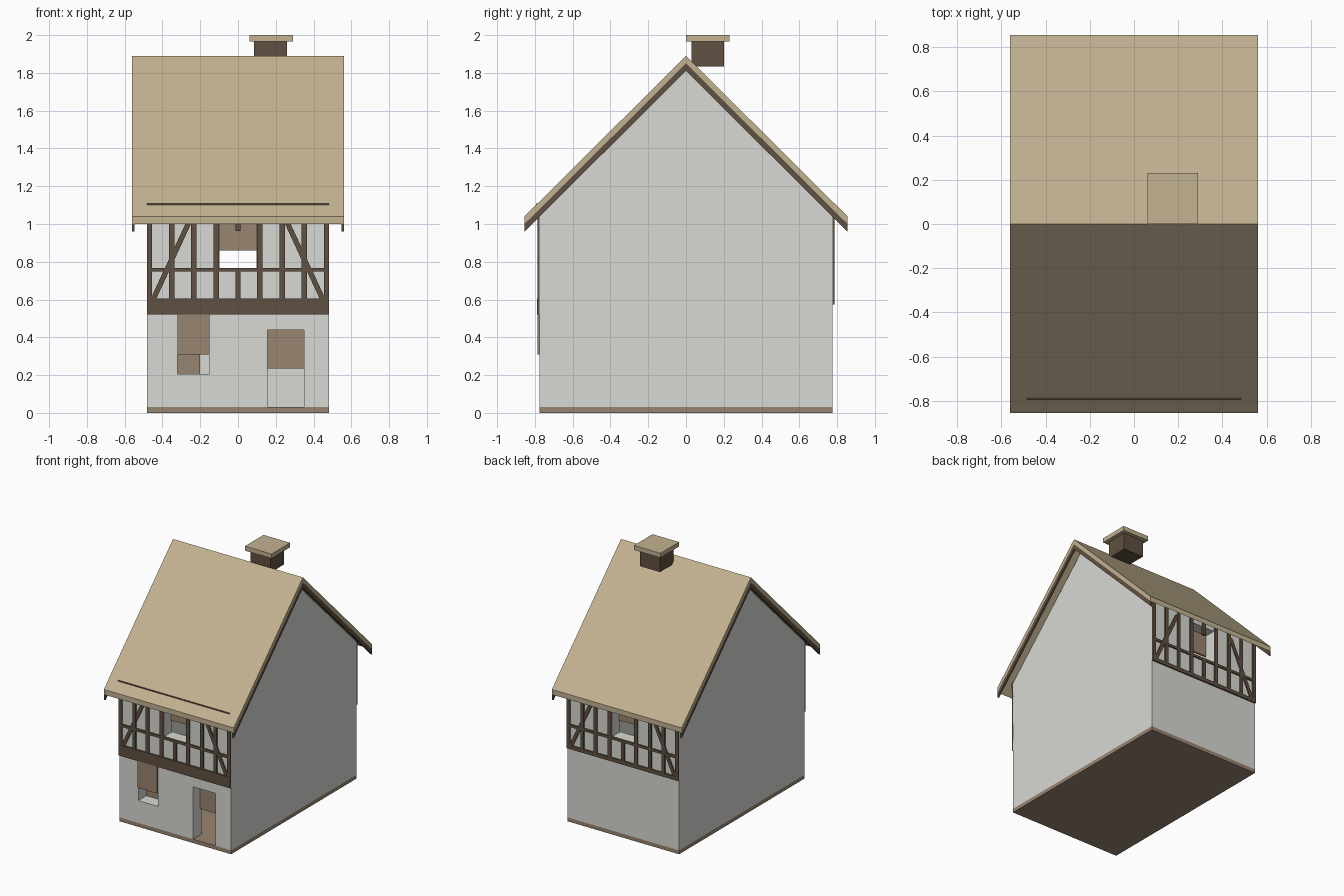
import bpy, bmesh
from mathutils import Vector

if "Cube" in bpy.data.objects:
    bpy.data.objects.remove(bpy.data.objects["Cube"])


def material(name, hex_code):
    srgb = [int(hex_code[i:i + 2], 16) / 255 for i in (0, 2, 4)]
    col = [c / 12.92 if c < 0.04 else ((c + 0.055) / 1.055) ** 2.4 for c in srgb] + [1]
    m = bpy.data.materials.new(name)
    m.use_nodes = True
    m.diffuse_color = col
    node = m.node_tree.nodes["Principled BSDF"]
    node.inputs["Base Color"].default_value = col
    node.inputs["Roughness"].default_value = 0.9
    return m


PLASTER = material("plaster", "d8d9d4")
ROOF = material("roof_tan", "c2b291")
TIMBER = material("dark_timber", "605041")
BOARD = material("brown_board", "998570")

HALF_X, HALF_Y = 0.483, 0.775     # wall footprint
EAVE, RIDGE = 0.855, 1.89         # roof overhang and ridge height
SLOPE = 0.994
THICK = 0.1


def finish(name, bm, mat):
    bmesh.ops.recalc_face_normals(bm, faces=bm.faces)
    me = bpy.data.meshes.new(name)
    bm.to_mesh(me)
    bm.free()
    me.materials.append(mat)
    ob = bpy.data.objects.new(name, me)
    bpy.context.collection.objects.link(ob)
    return ob


def prism(name, points, depth, mat):
    """Extrude a planar outline along a vector."""
    bm = bmesh.new()
    face = bm.faces.new([bm.verts.new(p) for p in points])
    new = bmesh.ops.extrude_face_region(bm, geom=[face])["geom"]
    bmesh.ops.translate(bm, vec=depth, verts=[v for v in new if isinstance(v, bmesh.types.BMVert)])
    return finish(name, bm, mat)


def box(name, x, y, z, mat):
    pts = [(x[0], y[0], z[0]), (x[1], y[0], z[0]), (x[1], y[1], z[0]), (x[0], y[1], z[0])]
    return prism(name, pts, (0, 0, z[1] - z[0]), mat)


def chevron(name, top, drop, x0, x1, mat):
    """Roof-shaped band following both slopes."""
    low = top - EAVE * SLOPE
    pts = [(-EAVE, low), (0, top), (EAVE, low),
           (EAVE, low - drop), (0, top - drop), (-EAVE, low - drop)]
    return prism(name, [(x0, y, z) for y, z in pts], (x1 - x0, 0, 0), mat)


# Hollow walls: gridded front and back with openings, plus two gables
UPPER = (-0.097, 0.097, 0.765, 1.03)
WINDOW = (-0.32, -0.15, 0.205, 0.52)
DOOR = (0.155, 0.35, 0.03, 0.44)
bm = bmesh.new()
for y, holes in ((-HALF_Y, (UPPER, WINDOW, DOOR)), (HALF_Y, (UPPER,))):
    xs = sorted({-HALF_X, HALF_X, *[v for h in holes for v in h[:2]]})
    zs = sorted({0.03, 1.07, *[v for h in holes for v in h[2:]]})
    grid = {(x, z): bm.verts.new((x, y, z)) for x in xs for z in zs}
    for xa, xb in zip(xs, xs[1:]):
        for za, zb in zip(zs, zs[1:]):
            cx, cz = (xa + xb) / 2, (za + zb) / 2
            if not any(h[0] < cx < h[1] and h[2] < cz < h[3] for h in holes):
                bm.faces.new([grid[p] for p in ((xa, za), (xb, za), (xb, zb), (xa, zb))])
for side in (-HALF_X, HALF_X):
    edge = [v for v in bm.verts if abs(v.co.x - side) < 1e-5]
    front = sorted([v for v in edge if v.co.y < 0], key=lambda v: v.co.z)
    back = sorted([v for v in edge if v.co.y > 0], key=lambda v: -v.co.z)
    bm.faces.new(front + [bm.verts.new((side, 0, 1.835))] + back)
bmesh.ops.delete(bm, geom=[v for v in bm.verts if not v.link_faces], context="VERTS")
bmesh.ops.recalc_face_normals(bm, faces=bm.faces)
if any(f.normal.dot(f.calc_center_median() - Vector((0, 0, 0.8))) < 0 for f in bm.faces):
    bmesh.ops.reverse_faces(bm, faces=bm.faces)
me = bpy.data.meshes.new("walls")
bm.to_mesh(me)
bm.free()
me.materials.append(PLASTER)
walls = bpy.data.objects.new("walls", me)
bpy.context.collection.objects.link(walls)
mod = walls.modifiers.new("thickness", "SOLIDIFY")
mod.thickness = THICK
mod.offset = -1
mod.use_even_offset = True

# Floor slab
box("floor_slab", (-HALF_X, HALF_X), (-HALF_Y, HALF_Y), (0, 0.03), BOARD)

# Roof covering and barge boards
chevron("roof", RIDGE, 0.04, -0.562, 0.562, ROOF)
for label, a, b in (("left", 0.547, 0.562), ("right", -0.562, -0.547)):
    chevron(label + "_barge_board", RIDGE - 0.04, 0.04, a, b, TIMBER)

# Chimney and its cap
box("chimney", (0.085, 0.26), (0.03, 0.2), (1.835, 1.965), TIMBER)
box("chimney_cap", (0.06, 0.29), (0, 0.23), (1.965, 2.0), ROOF)


# Timber framing on front and back
def framing(label, s):
    inner, outer = s * (HALF_Y - 0.005), s * (HALF_Y + 0.01)
    ys = (min(inner, outer), max(inner, outer))
    bottom = 0.605

    def beam(name, x, z):
        box(f"{label}_{name}", x, ys, z, TIMBER)

    for x in (-0.469, -0.35, -0.235, -0.115, 0.115, 0.235, 0.35, 0.469):
        beam("post", (x - 0.014, x + 0.014), (bottom, 1.07))
    beam("short_post", (-0.014, 0.014), (bottom, 0.76))
    beam("lintel_stub", (-0.014, 0.014), (0.962, 1.07))
    beam("middle_rail", (-HALF_X, HALF_X), (0.748, 0.768))
    beam("lower_rail", (-HALF_X, HALF_X), (0.575, bottom))
    for m in (-1, 1):
        pts = [(0.462, bottom), (0.432, bottom), (0.235, 1.03), (0.265, 1.03)]
        prism(label + "_brace", [(m * x, inner, z) for x, z in pts],
              (0, outer - inner - s * 0.002, 0), TIMBER)
    # Board closing the upper part of the upstairs window
    py = sorted((s * (HALF_Y - THICK), s * (HALF_Y - THICK + 0.015)))
    for half, xs in (("left", (0, 0.097)), ("right", (-0.097, 0))):
        box(f"{label}_upper_{half}_shutter", xs, py, (0.86, 1.03), BOARD)


framing("front", -1)
framing("back", 1)

# Deep front beam and the top plate that just breaks through the roof
box("front_floor_beam", (-HALF_X, HALF_X), (-0.788, -0.77), (0.52, 0.605), TIMBER)
box("front_top_plate", (-HALF_X, HALF_X), (-0.793, -0.775), (1.05, 1.108), TIMBER)

# Ground floor window shutters, inner board and half door
box("window_left_shutter", (-0.235, -0.15), (-0.787, -0.765), (0.31, 0.52), BOARD)
box("window_right_shutter", (-0.32, -0.236), (-0.785, -0.765), (0.31, 0.52), BOARD)
box("window_inner_board", (-0.32, -0.2), (-0.675, -0.66), (0.19, 0.33), BOARD)
box("upper_door_leaf", (0.155, 0.35), (-0.69, -0.675), (0.235, 0.44), BOARD)
